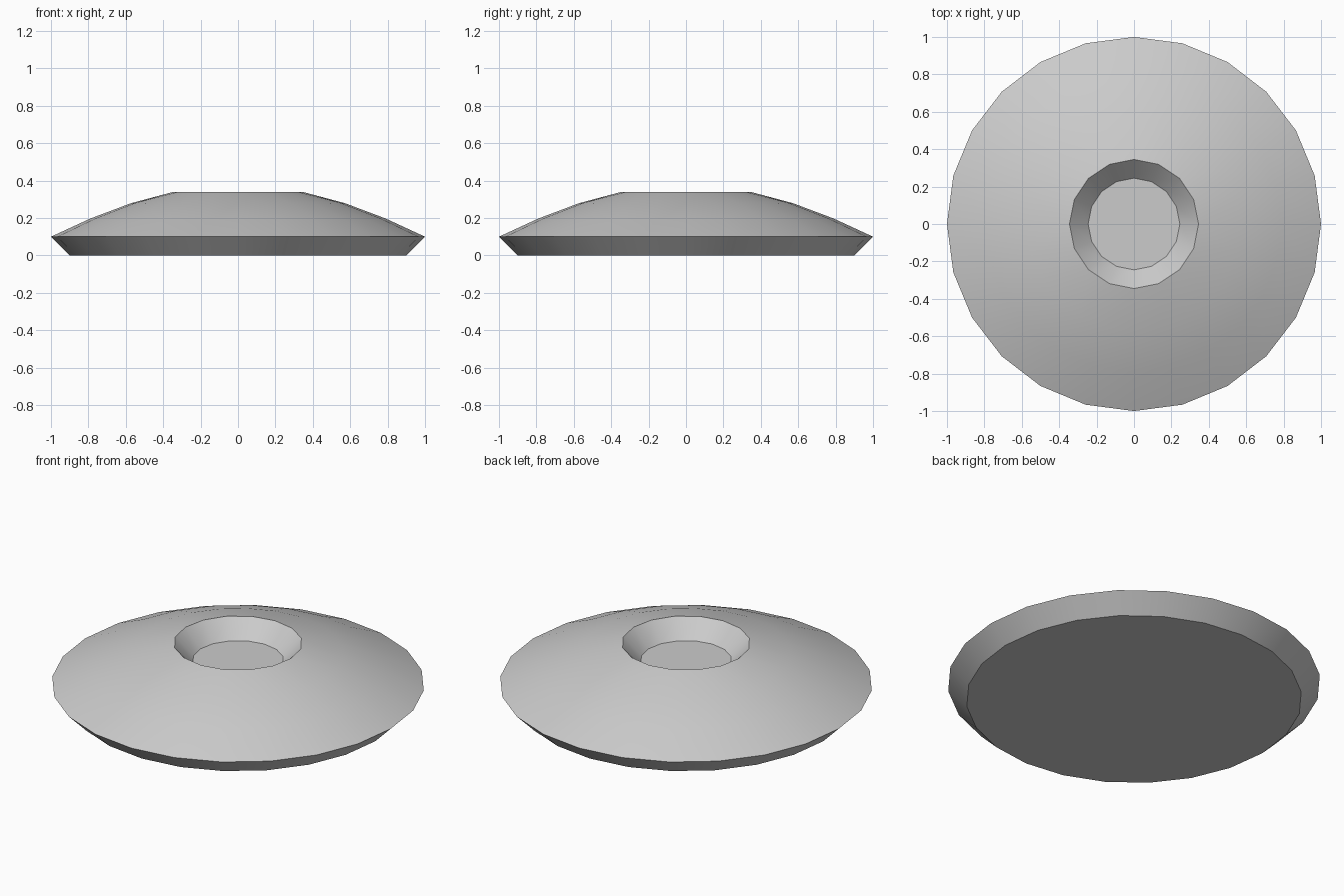
import bpy, bmesh
from math import cos, sin, pi, radians

if "Cube" in bpy.data.objects:
    bpy.data.objects.remove(bpy.data.objects["Cube"])

# Profile rings from underside, over the dome, into the recess: (sides, radius, height)
RINGS = [
    (24, 0.90, 0.00),
    (24, 1.00, 0.10),
    (24, 0.79, 0.197),
    (24, 0.57, 0.28),
    (16, 0.345, 0.34),
    (16, 0.245, 0.24),
]


def add_ring(bm, sides, radius, z):
    return [bm.verts.new((radius * cos(2 * pi * i / sides),
                          radius * sin(2 * pi * i / sides), z))
            for i in range(sides)]


def join_rings(bm, a, b):
    """Join two rings: quads for equal counts, otherwise a zipper of triangles."""
    na, nb = len(a), len(b)
    if na == nb:
        for i in range(na):
            j = (i + 1) % na
            bm.faces.new((a[i], a[j], b[j], b[i]))
        return
    i = j = 0
    while i < na or j < nb:
        if j == nb or (i < na and (i + 0.5) / na <= (j + 0.5) / nb):
            bm.faces.new((a[i], a[(i + 1) % na], b[j % nb]))
            i += 1
        else:
            bm.faces.new((a[i % na], b[(j + 1) % nb], b[j]))
            j += 1


# Domed disc with a tapered recess in the top
bm = bmesh.new()
rings = [add_ring(bm, *r) for r in RINGS]
for lower, upper in zip(rings, rings[1:]):
    join_rings(bm, lower, upper)
bm.faces.new(rings[0][::-1])   # underside
bm.faces.new(rings[-1])        # recess floor
bmesh.ops.recalc_face_normals(bm, faces=bm.faces)

mesh = bpy.data.meshes.new("domed_disc")
bm.to_mesh(mesh)
bm.free()
disc = bpy.data.objects.new("domed_disc", mesh)
bpy.context.collection.objects.link(disc)

# Smooth dome and walls, crisp rim and recess edges
bpy.context.view_layer.objects.active = disc
disc.select_set(True)
bpy.ops.object.shade_smooth_by_angle(angle=radians(30))
